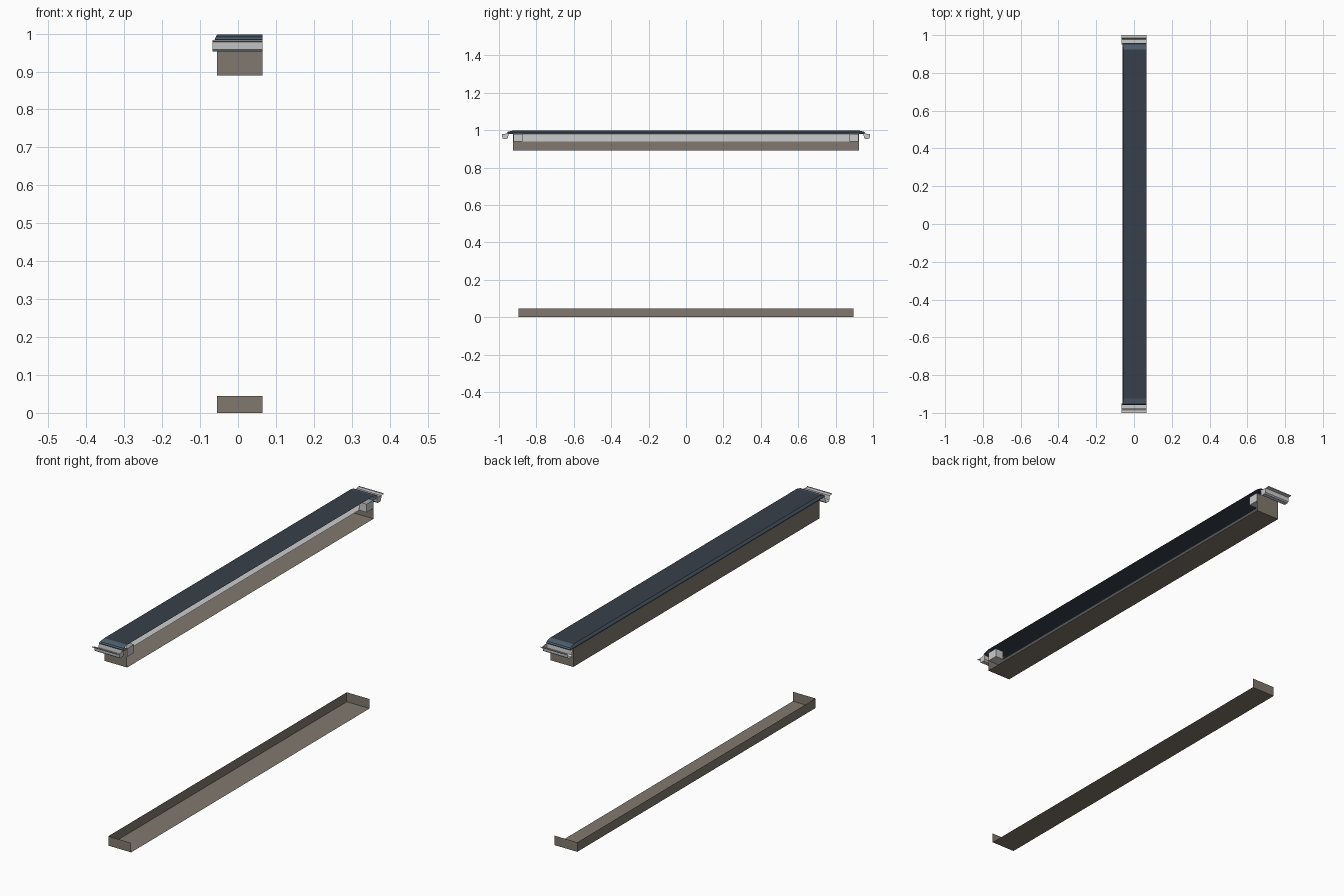
import bpy, bmesh

if "Cube" in bpy.data.objects:
    bpy.data.objects.remove(bpy.data.objects["Cube"])

CUT = 0.065  # the long +x side is left open


def material(name, rgb):
    m = bpy.data.materials.new(name)
    m.diffuse_color = (*rgb, 1)
    m.use_nodes = True
    m.node_tree.nodes["Principled BSDF"].inputs["Base Color"].default_value = m.diffuse_color
    return m


BROWN = material("brown", (0.22, 0.19, 0.157))
SLATE = material("slate", (0.04, 0.051, 0.069))
EDGE = material("slate_edge", (0.075, 0.11, 0.15))
GREY = material("light_grey", (0.66, 0.66, 0.64))


def finish(name, bm, mats):
    bmesh.ops.recalc_face_normals(bm, faces=bm.faces)
    me = bpy.data.meshes.new(name)
    bm.to_mesh(me)
    bm.free()
    for m in mats:
        me.materials.append(m)
    ob = bpy.data.objects.new(name, me)
    bpy.context.collection.objects.link(ob)
    return ob


def open_ring(name, profile, mats, cap=None):
    """Sweep (x, y, z) profile points round three sides; cap first or last loop."""
    bm = bmesh.new()
    loops = [[bm.verts.new(p) for p in ((CUT, -y, z), (x, -y, z), (x, y, z), (CUT, y, z))]
             for x, y, z in profile]
    for a, b in zip(loops, loops[1:]):
        for i in range(3):
            f = bm.faces.new((a[i], a[i + 1], b[i + 1], b[i]))
            f.material_index = len(mats) - 1
    if cap is not None:
        bm.faces.new(loops[cap])
    return finish(name, bm, mats)


def strip(name, points, x0, x1, mat, capped=0):
    """Extrude an open (y, z) profile along x; cap its first few points at x1."""
    bm = bmesh.new()
    rows = [[bm.verts.new((x, y, z)) for x in (x0, x1)] for y, z in points]
    for a, b in zip(rows, rows[1:]):
        bm.faces.new((a[0], a[1], b[1], b[0]))
    if capped:
        bm.faces.new([r[1] for r in rows[:capped]])
    return finish(name, bm, [mat])


# Lower tray on the ground
open_ring("lower_tray", [(-0.055, 0.895, 0), (-0.055, 0.895, 0.045)], [BROWN], 0)

# Upper tray under the roof
open_ring("upper_tray", [(-0.055, 0.925, 0.89), (-0.055, 0.925, 0.978)], [BROWN], 0)

# Roof sheet with sloped, tucked-under rim
open_ring("roof_sheet", [(-0.055, 0.925, 0.978), (-0.057, 0.95, 0.979), (-0.062, 0.957, 0.985),
                         (-0.059, 0.952, 0.991), (-0.055, 0.925, 0.998)], [SLATE, EDGE], -1)

# Grey inner ledge: flat shelf and upright back, below the roof
open_ring("inner_ledge", [(0.025, 0.873, 0.94), (-0.053, 0.923, 0.94), (-0.053, 0.923, 0.98)], [GREY])

# End channels and closed ledge ends, mirrored front to back
channel = [(0.949, 0.983), (0.951, 0.960), (0.957, 0.953), (0.976, 0.953),
           (0.982, 0.958), (0.984, 0.978), (1.0, 0.979), (1.0, 0.983)]
block = [(0.923, 0.98), (0.923, 0.94), (0.873, 0.94), (0.873, 0.98)]
for side, label in ((-1, "front"), (1, "back")):
    strip(label + "_channel", [(side * y, z) for y, z in channel], -0.067, CUT, GREY, 6)
    strip(label + "_ledge_end", [(side * y, z) for y, z in block[2:]], 0.025, CUT, GREY)
    strip(label + "_ledge_cap", [(side * y, z) for y, z in block], CUT - 0.004, CUT, GREY, 4)
